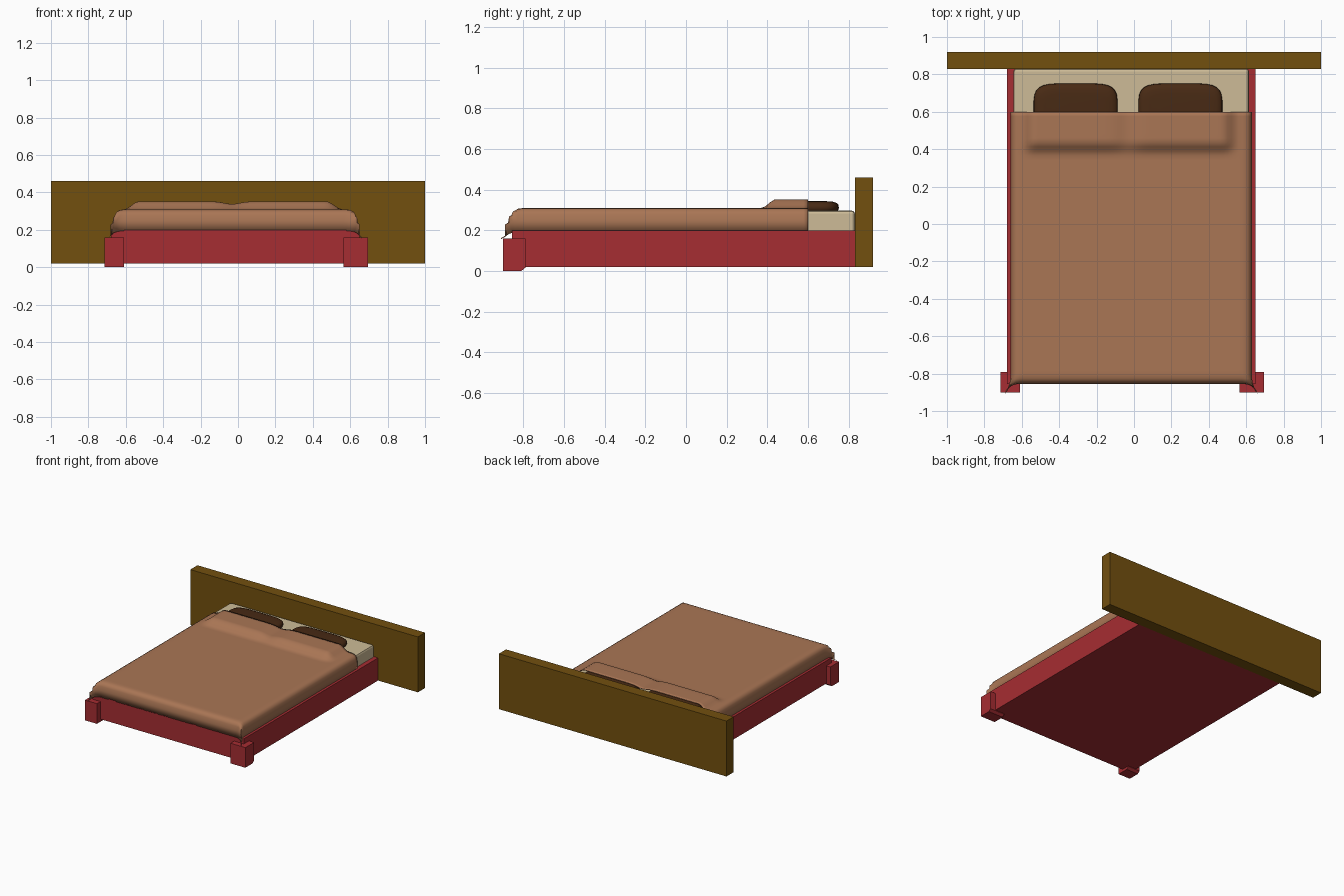
import bpy, bmesh, math

if "Cube" in bpy.data.objects:
    bpy.data.objects.remove(bpy.data.objects["Cube"])


def material(name, rgb):
    m = bpy.data.materials.new(name)
    m.diffuse_color = (*rgb, 1)
    m.use_nodes = True
    m.node_tree.nodes["Principled BSDF"].inputs["Base Color"].default_value = m.diffuse_color
    return m


RED = material("red_wood", (0.38, 0.026, 0.032))
BROWN = material("headboard_wood", (0.17, 0.08, 0.0045))
TAN = material("blanket_cloth", (0.40, 0.18, 0.09))
CREAM = material("mattress_cloth", (0.61, 0.50, 0.31))
DARK = material("pillow_cloth", (0.065, 0.023, 0.007))


def mesh_object(name, verts, faces, mat, smooth=None):
    me = bpy.data.meshes.new(name)
    me.from_pydata(verts, [], faces)
    me.materials.append(mat)
    ob = bpy.data.objects.new(name, me)
    bpy.context.collection.objects.link(ob)
    if smooth:
        bpy.ops.object.select_all(action='DESELECT')
        ob.select_set(True)
        bpy.context.view_layer.objects.active = ob
        bpy.ops.object.shade_smooth_by_angle(angle=math.radians(smooth))
    return ob


def loft(name, rings, mat, smooth=None):
    """Closed solid from stacked rings of equal length (counter-clockwise)."""
    n = len(rings[0])
    verts = [p for r in rings for p in r]
    faces = [(k * n + i, k * n + (i + 1) % n, (k + 1) * n + (i + 1) % n, (k + 1) * n + i)
             for k in range(len(rings) - 1) for i in range(n)]
    faces += [tuple(reversed(range(n))), tuple(range(len(verts) - n, len(verts)))]
    return mesh_object(name, verts, faces, mat, smooth)


def box(name, x, y, z, mat):
    ring = [(x[0], y[0]), (x[1], y[0]), (x[1], y[1]), (x[0], y[1])]
    return loft(name, [[(*p, h) for p in ring] for h in z], mat)


# Headboard, frame and mattress
box("headboard", (-1, 1), (0.83, 0.92), (0.02, 0.46), BROWN)
box("bed_frame", (-0.68, 0.65), (-0.855, 0.83), (0.02, 0.20), RED)
mattress = box("mattress", (-0.645, 0.615), (-0.835, 0.83), (0.05, 0.297), CREAM)
bev = mattress.modifiers.new("soft_edges", 'BEVEL')
bev.width, bev.segments = 0.015, 2

# Front legs with a chamfered inner bottom edge
profile = [(-0.90, 0), (-0.81, 0), (-0.79, 0.016), (-0.79, 0.16), (-0.90, 0.16)]
for name, x0, x1 in (("front_leg_left", -0.715, -0.61), ("front_leg_right", 0.565, 0.695)):
    loft(name, [[(x, y, z) for y, z in profile] for x in (x0, x1)], RED)

# Pillows: stacked superellipse rings
def superellipse(cx, cy, rx, ry, z, n=28, power=0.42):
    pts = []
    for i in range(n):
        a = 2 * math.pi * (i + 0.5) / n
        c, s = math.cos(a), math.sin(a)
        pts.append((cx + rx * math.copysign(abs(c) ** power, c),
                    cy + ry * math.copysign(abs(s) ** power, s), z))
    return pts


layers = [(0.285, 0.02), (0.298, 0.004), (0.31, 0), (0.325, 0.002), (0.335, 0.012), (0.341, 0.03), (0.343, 0.06)]
for name, cx in (("pillow_left", -0.312), ("pillow_right", 0.248)):
    loft(name, [superellipse(cx, 0.595, 0.225 - d, 0.157 - d, z) for z, d in layers], DARK, 50)

# Blanket: flat top, raised over the pillows, draped edges and flared front corners
DRAPE = [(0, 0), (0.02, 0.003), (0.037, 0.012), (0.045, 0.03), (0.05, 0.06), (0.05, 0.115)]


def step(a, b, v):
    t = min(1, max(0, (v - a) / (b - a)))
    return t * t * (3 - 2 * t)


def pillow_bump(x, y):
    side = step(-0.61, -0.53, x) * (1 - step(0.47, 0.56, x))
    dip = 0.014 * math.exp(-((x + 0.032) / 0.06) ** 2)
    return step(0.37, 0.44, y) * side * (0.043 - dip)


NX, NY = 60, 60
cols = [(-1, k) for k in range(5, 0, -1)] + [(0, i) for i in range(NX + 1)] + [(1, k) for k in range(1, 6)]
rows = [(-1, k) for k in range(5, 0, -1)] + [(0, j) for j in range(NY + 1)]
verts = []
for ry, j in rows:
    for cx, i in cols:
        kx, ky = (i if cx else 0), (j if ry else 0)
        x = -0.61 + 1.19 * i / NX if not cx else (-0.61 if cx < 0 else 0.58) + cx * DRAPE[kx][0]
        y = -0.805 + 1.405 * j / NY if not ry else -0.805 - DRAPE[ky][0]
        flare = (min(kx, ky) / 5) ** 2
        z = 0.309 - DRAPE[max(kx, ky)][1] - 0.033 * flare
        z += pillow_bump(x, y)
        verts.append((x + cx * 0.032 * flare, y - 0.055 * flare, z))
w = len(cols)
faces = [(r * w + c, r * w + c + 1, (r + 1) * w + c + 1, (r + 1) * w + c)
         for r in range(len(rows) - 1) for c in range(w - 1)]
blanket = mesh_object("blanket", verts, faces, TAN, 60)
sol = blanket.modifiers.new("cloth_thickness", 'SOLIDIFY')
sol.thickness, sol.offset = 0.005, -1
